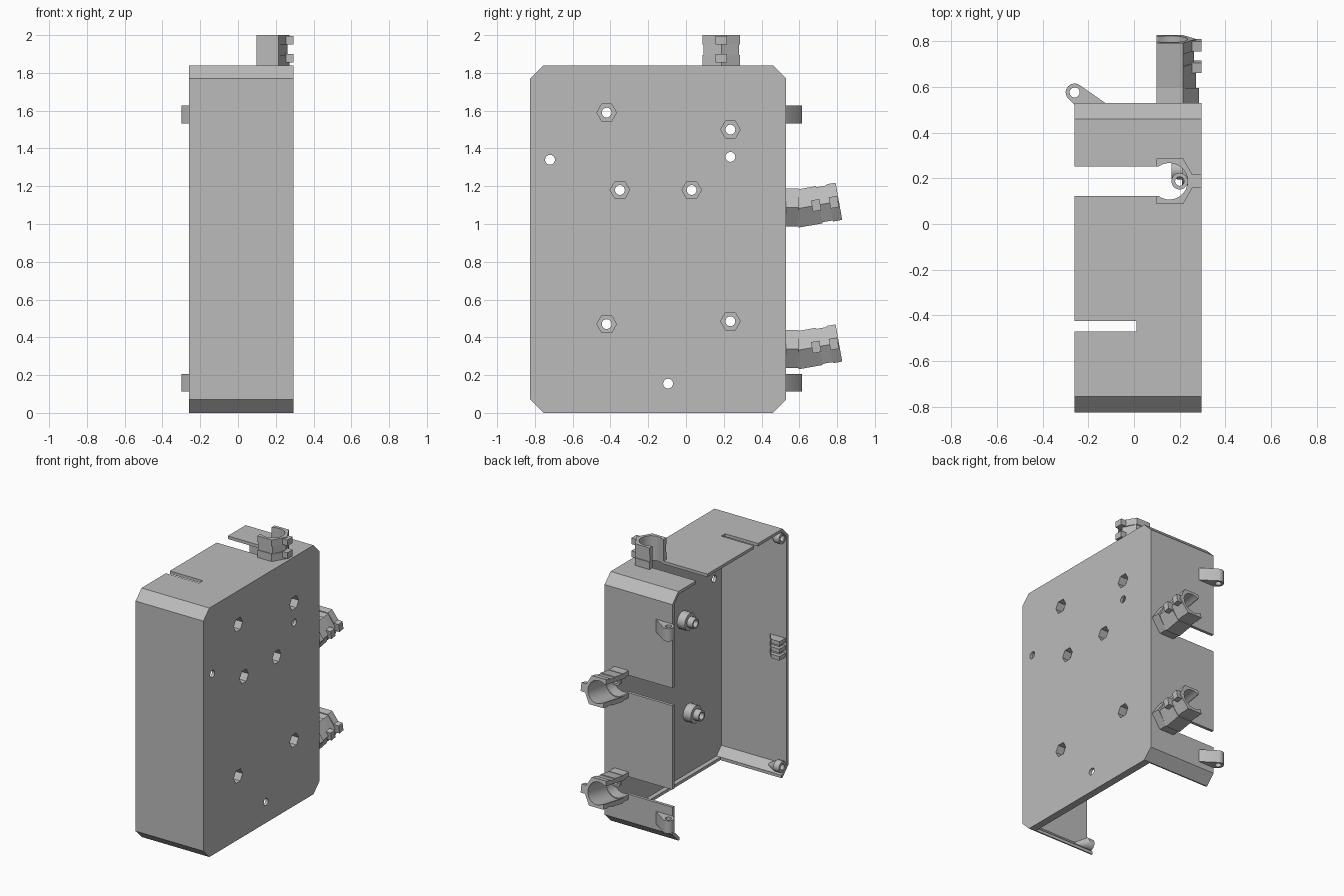
import bpy, bmesh, math
from mathutils import Matrix

cube = bpy.data.objects.get("Cube")
if cube:
    bpy.data.objects.remove(cube, do_unlink=True)

grey = bpy.data.materials.new("plain grey")
grey.use_nodes = True
COLOUR = (0.5, 0.5, 0.5, 1)
grey.diffuse_color = COLOUR
grey.node_tree.nodes["Principled BSDF"].inputs["Base Color"].default_value = COLOUR

# Box dimensions
X0, X1 = -0.26, 0.295
Y0, Y1 = -0.825, 0.53
TOP, WALL, CHAMFER = 1.84, 0.022, 0.07


def frame(a, b, w, origin=(0, 0, 0)):
    """Matrix taking profile axes a, b and depth axis w into the scene."""
    return Matrix((a, b, w)).transposed().to_4x4() if origin == (0, 0, 0) else \
        Matrix.Translation(origin) @ Matrix((a, b, w)).transposed().to_4x4()


X, Y, Z = (1, 0, 0), (0, 1, 0), (0, 0, 1)
ALONG_X = frame(Y, Z, X)
ALONG_Z = frame(X, Y, Z)


def circle(a, b, r, n=24):
    return [(a + r * math.cos(math.tau * i / n), b + r * math.sin(math.tau * i / n))
            for i in range(n)]


def arc(a, b, r, start, end, n=20):
    angles = [math.radians(start + (end - start) * i / n) for i in range(n + 1)]
    return [(a + r * math.cos(t), b + r * math.sin(t)) for t in angles]


def rect(a0, b0, a1, b1):
    return [(a0, b0), (a1, b0), (a1, b1), (a0, b1)]


def loft(bm, sections, mat):
    """Closed solid through (depth, profile) sections."""
    rings = [[bm.verts.new(mat @ Matrix.Translation((a, b, w)).translation)
              for a, b in pts] for w, pts in sections]
    for low, high in zip(rings, rings[1:]):
        n = len(low)
        for i in range(n):
            j = (i + 1) % n
            bm.faces.new((low[i], low[j], high[j], high[i]))
    bm.faces.new(rings[0][::-1])
    bm.faces.new(rings[-1])


def prism(bm, pts, w0, w1, mat):
    loft(bm, [(w0, pts), (w1, pts)], mat)


def finish(bm, name):
    bmesh.ops.recalc_face_normals(bm, faces=bm.faces)
    mesh = bpy.data.meshes.new(name)
    bm.to_mesh(mesh)
    bm.free()
    mesh.materials.append(grey)
    obj = bpy.data.objects.new(name, mesh)
    bpy.context.collection.objects.link(obj)
    return obj


def cut(obj, bm):
    cutter = finish(bm, "cutter")
    cutter.hide_render = True
    mod = obj.modifiers.new("cut", 'BOOLEAN')
    mod.operation, mod.solver, mod.object = 'DIFFERENCE', 'EXACT', cutter
    with bpy.context.temp_override(object=obj, active_object=obj):
        bpy.ops.object.modifier_apply(modifier="cut")
    bpy.data.objects.remove(cutter, do_unlink=True)


def octagon(inset, c):
    a0, a1, b0, b1 = Y0 + inset, Y1 - inset, inset, TOP - inset
    return [(a0 + c, b0), (a1 - c, b0), (a1, b0 + c), (a1, b1 - c),
            (a1 - c, b1), (a0 + c, b1), (a0, b1 - c), (a0, b0 + c)]


# Open tray with chamfered corners
bm = bmesh.new()
prism(bm, octagon(0, CHAMFER), X0, X1, ALONG_X)
case = finish(bm, "case")
bm = bmesh.new()
prism(bm, octagon(WALL, CHAMFER - WALL * 0.6), X0 - 0.1, X1 - WALL, ALONG_X)
cut(case, bm)

# Open bottom, keeping a lip beside the side plate
bm = bmesh.new()
prism(bm, rect(Y0 + 0.08, -0.1, Y1 - 0.08, 0.03), X0 - 0.1, 0.24, ALONG_X)
cut(case, bm)

# Cable notches, one per clip, and the small slot in the top
TOP_CLIP = frame(X, Y, Z, (0, 0.187, TOP))
CLIP_HEIGHTS = (1.0875, 0.3375)
back_frames = [frame(X, (0, 0, -1), Y, (0, Y1, z)) for z in CLIP_HEIGHTS]
notch = [(X0 - 0.1, -0.065)] + arc(0.155, 0, 0.08, -126, 126) + [(X0 - 0.1, 0.065)]
bm = bmesh.new()
for mat in [TOP_CLIP] + back_frames:
    prism(bm, notch, -0.06, 0.05, mat)
prism(bm, rect(X0 - 0.1, -0.47, 0.01, -0.425), TOP - 0.1, TOP + 0.1, ALONG_Z)
cut(case, bm)

# Standoffs, nut pockets and through holes in the side plate
NUTS = [(-0.42, 1.59), (0.235, 1.5), (-0.35, 1.18), (0.03, 1.18), (-0.42, 0.47), (0.235, 0.485)]
HOLES = [(-0.72, 1.34), (0.235, 1.355), (-0.095, 0.155)]
bm = bmesh.new()
for y, z in NUTS:
    loft(bm, [(0.165, circle(y, z, 0.038)), (0.21, circle(y, z, 0.04)),
              (0.211, circle(y, z, 0.064)), (0.285, circle(y, z, 0.064))], ALONG_X)
standoffs = finish(bm, "standoffs")
for obj in (case, standoffs):
    for sides, r, depth in ((6, 0.052, 0.235), (24, 0.026, 0.1)):
        bm = bmesh.new()
        for y, z in NUTS:
            prism(bm, circle(y, z, r, sides), depth, 0.4, ALONG_X)
        if sides == 24 and obj is case:
            for y, z in HOLES:
                prism(bm, circle(y, z, r), depth, 0.4, ALONG_X)
        cut(obj, bm)


# Cable clips with a tie groove and tie tabs
def clip_profile(half, apex):
    outer = [(0.098, -half), (0.215, -half), (apex, 0), (0.215, half), (0.098, half)]
    return outer + [(0.098, 0.065)] + arc(0.155, 0, 0.08, 126, -126) + [(0.098, -0.065)]


def clip_head(bm, mat, start, end):
    full, grooved = clip_profile(0.1, 0.272), clip_profile(0.094, 0.262)
    prism(bm, full, start, end - 0.105, mat)
    prism(bm, grooved, end - 0.105, end - 0.05, mat)
    prism(bm, full, end - 0.05, end, mat)
    for w in (end - 0.145, end - 0.05):
        prism(bm, rect(0.245, -0.03, 0.28, 0.03), w, w + 0.045, mat)
        prism(bm, rect(0.275, -0.03, 0.295, 0.03), w, w + 0.045, mat)


def eyelet(bm, mat):
    ring = arc(0.2, 0, 0.036, 0, 359.9) + arc(0.2, 0, 0.02, 359.9, 0)
    prism(bm, ring, -0.02, 0.005, mat)


bm = bmesh.new()
clip_head(bm, TOP_CLIP, -0.01, 0.16)
eyelet(bm, TOP_CLIP)
clips = [finish(bm, "top_clip")]
tilt = math.radians(10)
s, c = math.sin(tilt), math.cos(tilt)
for z, base, name in zip(CLIP_HEIGHTS, back_frames, ("upper_back_clip", "lower_back_clip")):
    bm = bmesh.new()
    prism(bm, clip_profile(0.1, 0.285), -0.01, 0.065, base)
    clip_head(bm, frame(X, (0, s, -c), (0, c, s), (0, 0.59, z - 0.006)), -0.012, 0.223)
    eyelet(bm, base)
    clips.append(finish(bm, name))

# Hinge lugs on the back wall
bm = bmesh.new()
holes = bmesh.new()
lug = arc(-0.26, 0.576, 0.039, 58, 215) + [(-0.258, 0.52), (-0.12, 0.52), (-0.13, 0.533)]
for z in (0.16, 1.58):
    prism(bm, lug, z - 0.047, z + 0.047, ALONG_Z)
    prism(holes, circle(-0.26, 0.576, 0.022), z - 0.1, z + 0.1, ALONG_Z)
lugs = finish(bm, "hinge_lugs")
cut(lugs, holes)

# Tapered screw bosses in the front corners
bm = bmesh.new()
holes = bmesh.new()
for z, side in ((0.075, -1), (TOP - 0.075, 1)):
    loft(bm, [(X0 + 0.005, circle(-0.762, z, 0.042)), (X0 + 0.05, circle(-0.762, z, 0.042)),
              (X0 + 0.13, circle(-0.785, z + side * 0.022, 0.01))], ALONG_X)
    prism(holes, circle(-0.762, z, 0.022), X0 - 0.1, X0 + 0.05, ALONG_X)
bosses = finish(bm, "corner_bosses")
cut(bosses, holes)

# Latch bracket inside the front wall
bm = bmesh.new()
rib = [(X0 + 0.01, -0.81), (X0 + 0.14, -0.81), (X0 + 0.08, -0.735), (X0 + 0.01, -0.735)]
for z in (0.87, 0.925, 0.98):
    prism(bm, rib, z, z + 0.03, ALONG_Z)
prism(bm, rect(X0 + 0.03, -0.81, X0 + 0.1, -0.765), 0.88, 1.0, ALONG_Z)
latch = finish(bm, "latch_bracket")

# Smooth the round faces and keep the edges sharp
bpy.ops.object.select_all(action='DESELECT')
for obj in [case, standoffs, lugs, bosses, latch] + clips:
    obj.select_set(True)
    bpy.context.view_layer.objects.active = obj
bpy.ops.object.shade_smooth_by_angle(angle=math.radians(30))
